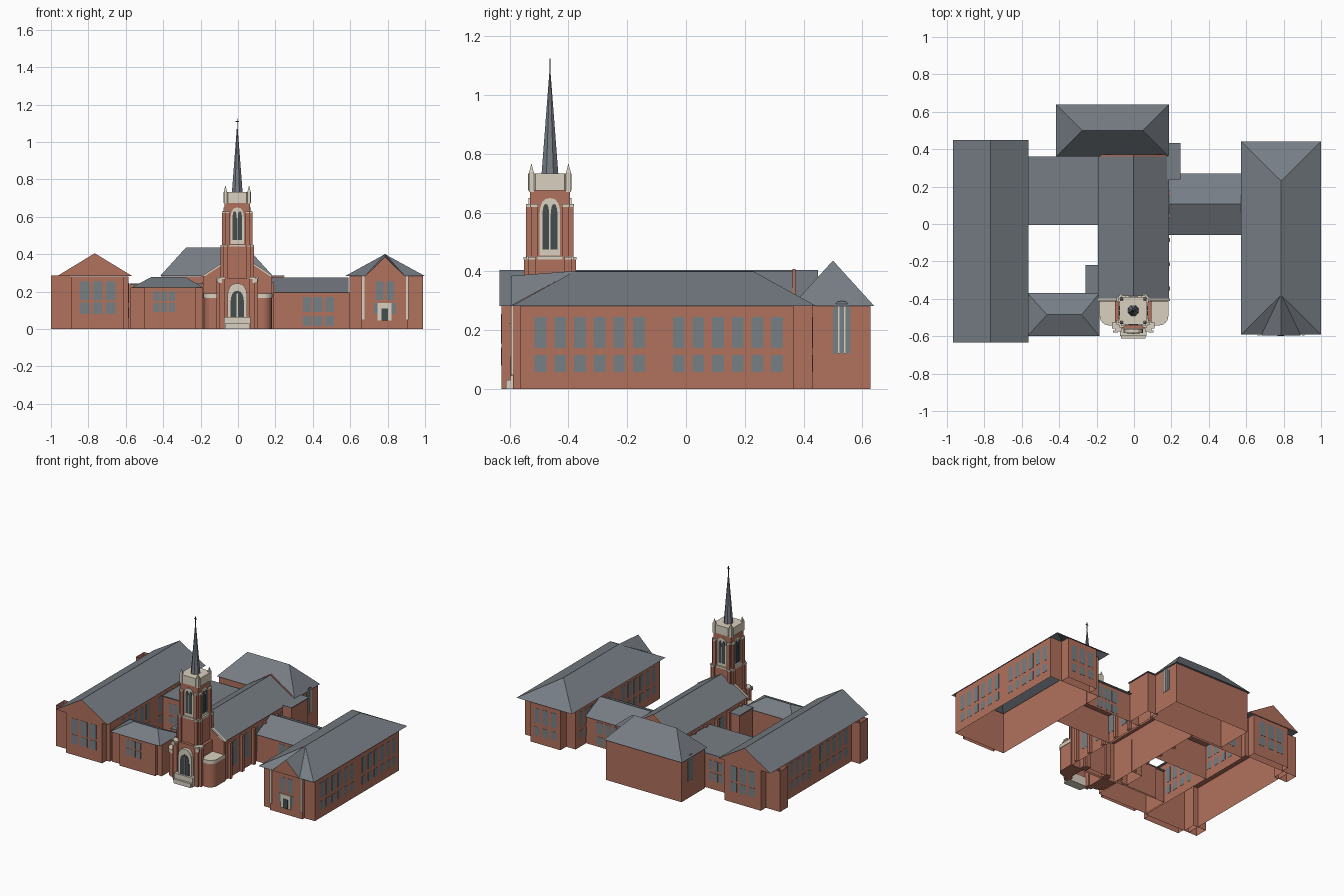
import bpy, bmesh
from math import sin, cos, pi, radians

cube = bpy.data.objects.get("Cube")
if cube:
    bpy.data.objects.remove(cube, do_unlink=True)


def material(name, rgb):
    m = bpy.data.materials.new(name)
    m.use_nodes = True
    m.diffuse_color = (*rgb, 1)
    m.node_tree.nodes["Principled BSDF"].inputs["Base Color"].default_value = (*rgb, 1)
    return m


BRICK = material("red brick", (.44, .165, .11))
SLATE = material("grey slate", (.185, .207, .235))
STONE = material("cream stone", (.70, .64, .53))
GLASS = material("blue grey glass", (.18, .215, .235))
DARK = material("dark louvre", (.06, .075, .075))


def mesh(name, verts, faces, mats, ids=None, fix=True):
    me = bpy.data.meshes.new(name)
    me.from_pydata(verts, [], faces)
    for m in mats:
        me.materials.append(m)
    for p in me.polygons:
        p.material_index = ids[p.index] if ids else 0
    if fix:
        bm = bmesh.new()
        bm.from_mesh(me)
        bmesh.ops.recalc_face_normals(bm, faces=bm.faces)
        bm.to_mesh(me)
        bm.free()
    ob = bpy.data.objects.new(name, me)
    bpy.context.collection.objects.link(ob)
    return ob


def boxes(name, items, mat, floor=True, lid=True):
    """Boxes given as x0, x1, y0, y1, z0, z1, with optional floor and lid."""
    v, f = [], []
    for x0, x1, y0, y1, z0, z1 in items:
        n = len(v)
        for z in (z0, z1):
            v += [(x0, y0, z), (x1, y0, z), (x1, y1, z), (x0, y1, z)]
        f += [[n + i, n + (i + 1) % 4, n + 4 + (i + 1) % 4, n + 4 + i] for i in range(4)]
        if floor:
            f.append([n + 3, n + 2, n + 1, n])
        if lid:
            f.append([n + 4, n + 5, n + 6, n + 7])
    return mesh(name, v, f, [mat], fix=False)


def walls(name, items, lid=True):
    """Brick shells, open underneath."""
    return boxes(name, items, BRICK, False, lid)


def roof(name, x0, x1, y0, y1, z0, z1, axis, a=0, b=0, mat=SLATE, end=BRICK, base=True):
    """Ridge roof: hipped where the inset is positive, gabled where it is zero."""
    xm, ym = (x0 + x1) / 2, (y0 + y1) / 2
    c = [(x0, y0, z0), (x1, y0, z0), (x1, y1, z0), (x0, y1, z0)]
    if axis == "y":
        ridge = [(xm, y0 + a, z1), (xm, y1 - b, z1)]
    else:
        c = c[1:] + c[:1]
        ridge = [(x1 - a, ym, z1), (x0 + b, ym, z1)]
    f = [(0, 1, 4), (1, 2, 5, 4), (2, 3, 5), (3, 0, 4, 5)] + ([(3, 2, 1, 0)] if base else [])
    return mesh(name, c + ridge, f, [mat, end], [int(a == 0), 0, int(b == 0), 0, 0], False)


def prism(name, pts, z0, z1, mat):
    n = len(pts)
    v = [(x, y, z) for z in (z0, z1) for x, y in pts]
    f = [list(range(n)), list(range(n, 2 * n))]
    f += [[i, (i + 1) % n, n + (i + 1) % n, n + i] for i in range(n)]
    return mesh(name, v, f, [mat])


def arch(name, x, y, k, w, z0, zs, z1, t, mat):
    """Pointed arch plate on a wall; k turns it from the front by quarter turns."""
    ux, uy = cos(k * pi / 2), sin(k * pi / 2)
    side = [(w * cos(s * pi / 8) ** .8 if s < 4 else 0, zs + (z1 - zs) * sin(s * pi / 8)) for s in range(5)]
    prof = [(-w, z0), (w, z0)] + side + [(-u, z) for u, z in side[-2::-1]]
    n = len(prof)
    v = [(x + u * ux + d * uy, y + u * uy - d * ux, z) for d in (.0005, t) for u, z in prof]
    f = [list(range(n)), list(range(n, 2 * n))]
    f += [[i, (i + 1) % n, n + (i + 1) % n, n + i] for i in range(n)]
    return mesh(name, v, f, [mat])


def panes(name, axis, pos, out, centres, rows, w):
    """Thin window plates on the outer face of a wall; out is the facing sign."""
    b = sorted((pos + out * .0005, pos + out * .002))
    items = []
    for c in centres:
        a = (c - w / 2, c + w / 2)
        for row in rows:
            items.append((*a, *b, *row) if axis == "y" else (*b, *a, *row))
    return boxes(name, items, GLASS)


ROWS = [(.14, .245), (.058, .115)]
LONG = [s + i * .067 for s in (-.495, -.025) for i in range(6)]

# West wing with gabled ends and side bays
walls("west_wing_walls", [(-.935, -.585, -.58, .39, 0, .282), (-.89, -.61, -.628, -.58, 0, .282),
                          (-.89, -.61, .39, .445, 0, .282)])
walls("west_wing_side_bays", [(-1, -.90, y, y + .09, 0, .285) for y in (-.58, .30)], False)
roof("west_wing_roof", -.967, -.565, -.634, .45, .283, .405, "y")
for y, out in ((-.628, -1), (.445, 1)):
    panes("west_wing_gable_windows", "y", y, out, (-.82, -.75, -.68), [(.155, .255), (.08, .142)], .05)
for x, out in ((-.935, -1), (-.585, 1)):
    panes("west_wing_side_windows", "x", x, out, LONG[1:], ROWS, .04)

# East wing: open shell, hipped roof and entrance pediment
walls("east_wing_walls", [(.597, .99, -.565, .365, 0, .286), (.66, .91, -.588, -.565, 0, .286),
                          (.67, .90, .365, .43, 0, .286)], False)
roof("east_wing_roof", .572, 1, -.592, .442, .283, .40, "y", .212, .212, base=False)
mesh("entrance_pediment", [(.68, -.596, .283), (.892, -.596, .283), (.786, -.596, .385), (.786, -.375, .402)],
     [(0, 1, 2), (1, 3, 2), (0, 2, 3)], [BRICK, SLATE], [0, 1, 1], False)
for x, out in ((.597, -1), (.99, 1)):
    panes("east_wing_side_windows", "x", x, out, LONG, ROWS, .04)
panes("east_wing_north_windows", "y", .43, 1, (.72, .785, .85), ROWS, .04)
panes("east_wing_front_windows", "y", -.588, -1, (.757, .815), [(.155, .255)], .04)
panes("east_wing_front_side_windows", "y", -.588, -1, (.739, .833), [(.08, .14)], .025)
boxes("entrance_columns", [(x - .007, x + .007, -.596, -.588, .05, .283) for x in (.668, .904)], STONE)
boxes("entrance_surround", [(.747, .822, -.596, -.588, .045, .14)], STONE)
boxes("entrance_door", [(.766, .803, -.598, -.596, .045, .11)], DARK)

# Link buildings
walls("front_link_walls", [(-.575, -.19, -.57, -.39, 0, .221), (-.50, -.225, -.592, -.57, 0, .221),
                           (-.50, -.225, -.39, -.38, 0, .221)])
roof("front_link_roof", -.57, -.185, -.60, -.37, .222, .277, "x", .095, .105)
panes("front_link_windows", "y", -.592, -1, (-.435, -.395, -.353), [(.15, .20), (.09, .14)], .033)
walls("rear_link_walls", [(-.59, -.17, .005, .355, 0, .235), (-.255, -.17, -.37, -.225, 0, .235)])
boxes("rear_link_roofs", [(-.58, -.18, -.005, .36, .236, .243), (-.26, -.18, -.375, -.22, .236, .243)], SLATE)
for y, out in ((.005, -1), (.355, 1)):
    panes("rear_link_windows", "y", y, out, (-.52, -.48, -.44), ROWS[1:] + [(.13, .20)], .03)
walls("east_link_walls", [(.16, .60, -.04, .25, 0, .194)])
roof("east_link_roof", .18, .59, -.058, .27, .195, .275, "x")
for y, out in ((-.04, -1), (.25, 1)):
    panes("east_link_windows", "y", y, out, (.37, .428, .49), [(.09, .17), (.015, .07)], .047)
walls("vestry_walls", [(.16, .243, .245, .425, 0, .28)])
boxes("vestry_roof", [(.16, .248, .238, .432, .281, .287)], SLATE)

# Chancel across the rear, with lancet windows
walls("chancel_walls", [(-.405, .18, .37, .628, 0, .282)])
roof("chancel_roof", -.417, .187, .36, .64, .283, .437, "x", .14, .14)
for x, k in ((.18, 1), (-.405, 3)):
    arch("chancel_window_head", x, .53, k, .03, .12, .26, .30, .002, GLASS)
    out = 1 if k == 1 else -1
    bar = sorted((x + out * .002, x + out * .006))
    boxes("chancel_mullions", [(*bar, y - .003, y + .003, .12, .28) for y in (.52, .54)], STONE)

# Nave with buttresses and lancets
walls("nave_walls", [(-.172, .172, -.40, .37, 0, .279)])
roof("nave_roof", -.193, .187, -.40, .365, .28, .402, "y")
roof("nave_rear_parapet", -.185, .18, .362, .372, .285, .408, "y", mat=BRICK)
roof("nave_front_coping", -.198, .193, -.412, -.398, .28, .408, "y", mat=STONE, end=STONE)
roof("nave_front_gable", -.187, .182, -.414, -.40, .275, .400, "y", mat=BRICK)
walls("nave_front_wall", [(-.187, .182, -.414, -.40, 0, .276)])
for s in (-1, 1):
    edge = sorted((s * .172, s * .192))
    walls("nave_buttresses", [(*edge, y - .01, y + .01, 0, .25) for y in (-.345, -.215, -.085, .04, .17)])
    for y in (-.28, -.15, -.02, .105, .235):
        arch("nave_window", s * .172, y, 2 - s, .026, .07, .19, .245, .002, GLASS)

# Tower porch walls with rounded outer corners
for s in (-1, 1):
    curve = [(s * (.13 + .05 * cos(radians(a))), -.49 - .05 * sin(radians(a))) for a in range(0, 91, 15)]
    pts = [(s * .08, -.40), (s * .18, -.40)] + curve + [(s * .08, -.54)]
    prism("porch_wall", pts, 0, .165, BRICK)
    prism("porch_cap", [(x * 1.02, y - .002) for x, y in pts], .165, .19, STONE)

# Tower core and stepped corner buttresses
TX, TY = -.004, -.463


def square(h, z0, z1):
    return (TX - h, TX + h, TY - h, TY + h, z0, z1)


walls("tower_core", [square(.097, 0, .27), square(.078, .27, .44), square(.068, .44, .68)])
butt, caps = [], []
for h, inner, z0, z1 in ((.112, .065, 0, .268), (.089, .05, .268, .44), (.081, .042, .44, .62)):
    for sx in (-1, 1):
        for sy in (-1, 1):
            for a, b in ((h, h - .016), (h - .016, h)):
                xs = sorted((TX + sx * inner, TX + sx * a))
                ys = sorted((TY + sy * inner, TY + sy * b))
                butt.append((*xs, *ys, z0, z1))
                caps.append((xs[0] - .001, xs[1] + .001, ys[0] - .001, ys[1] + .001, z1, z1 + .009))
boxes("tower_buttresses", butt, BRICK)
boxes("buttress_caps", caps, STONE)
boxes("tower_string_course", [square(.08, .44, .452)], STONE)

# Belfry openings on all four sides
for k in range(4):
    ox, oy = sin(k * pi / 2), -cos(k * pi / 2)
    ux, uy = -oy, ox
    x, y = TX + ox * .068, TY + oy * .068
    arch("belfry_surround", x, y, k, .035, .455, .60, .65, .005, STONE)
    for s in (-1, 1):
        arch("belfry_louvre", x + ux * s * .014, y + uy * s * .014, k, .0115, .475, .59, .63, .008, DARK)

# Tower parapet with cut corners, pinnacles and spire
H, C = .074, .05
corners = [(-C, -H), (C, -H), (H, -C), (H, C), (C, H), (-C, H), (-H, C), (-H, -C)]
prism("tower_parapet", [(TX + x, TY + y) for x, y in corners], .675, .733, STONE)


def cone(name, x, y, z0, z1, r, sides, mat):
    v = [(x + r * cos((i + .5) * 2 * pi / sides), y + r * sin((i + .5) * 2 * pi / sides), z0) for i in range(sides)]
    f = [[i, (i + 1) % sides, sides] for i in range(sides)] + [list(range(sides))]
    return mesh(name, v + [(x, y, z1)], f, [mat])


for sx in (-1, 1):
    for sy in (-1, 1):
        px, py = TX + sx * .063, TY + sy * .063
        cone("pinnacle", px, py, .738, .768, .011, 4, STONE)
        boxes("pinnacle_shaft", [(px - .009, px + .009, py - .009, py + .009, .67, .738)], STONE)
cone("spire", TX, TY, .73, 1.105, .031, 8, SLATE)
boxes("spire_cross", [(TX - .002, TX + .002, TY - .002, TY + .002, 1.08, 1.125),
                      (TX - .01, TX + .01, TY - .002, TY + .002, 1.108, 1.112)], DARK)

# Main portal and steps
arch("portal_surround", TX, -.56, 0, .052, 0, .18, .245, .022, STONE)
arch("portal_door", TX, -.582, 0, .036, .06, .14, .205, .003, DARK)
boxes("portal_mullion", [(TX - .003, TX + .003, -.588, -.58, .06, .19)], STONE)
boxes("portal_steps", [(-.075, .066, -.598, -.55, 0, .065), (-.07, .061, -.612, -.55, 0, .03)], STONE)
boxes("tower_stone_panels", [(TX + s * .094 - .013, TX + s * .094 + .013, -.579, -.57, .245, .27) for s in (-1, 1)], STONE)
